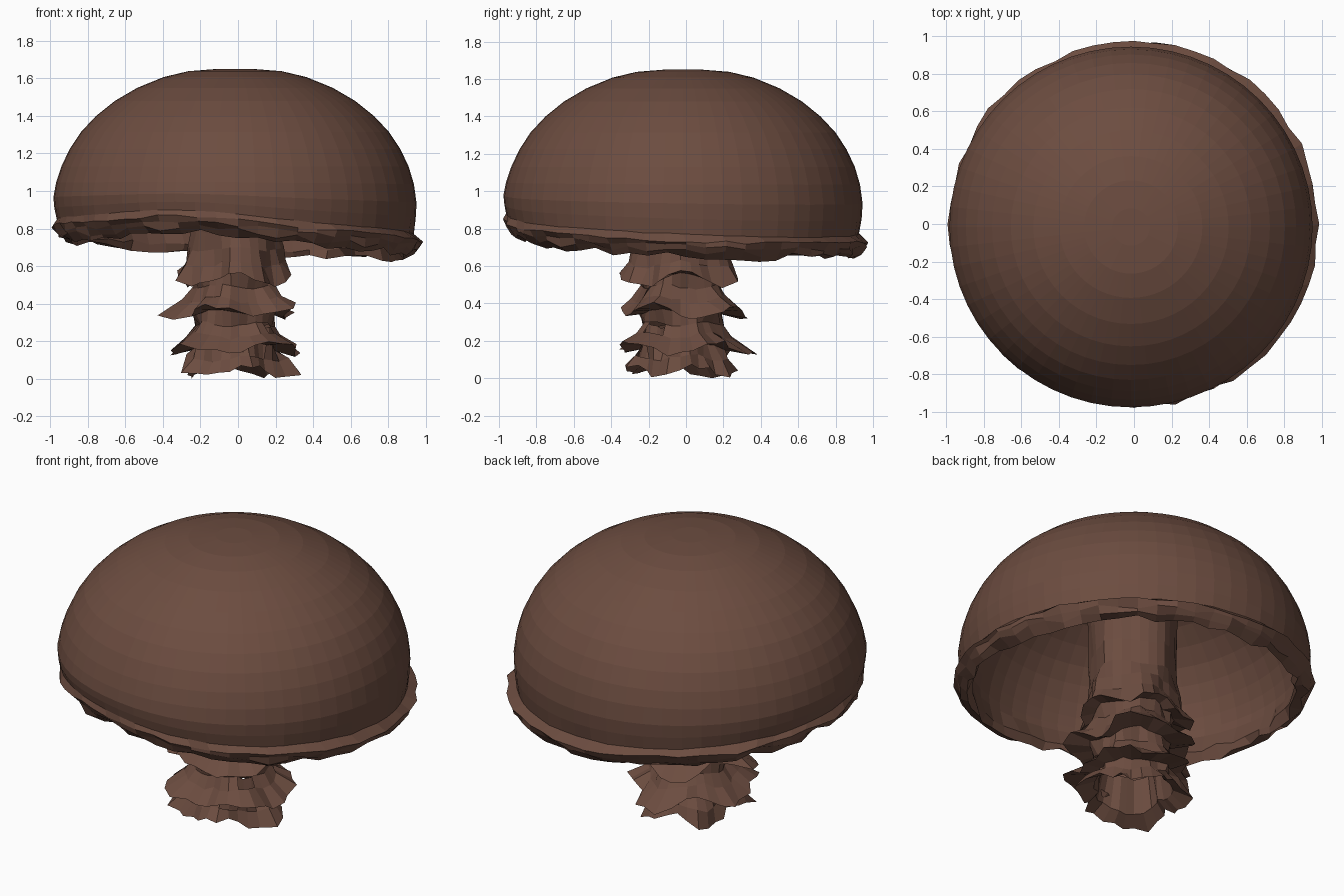
import bpy, bmesh, math, random

if "Cube" in bpy.data.objects:
    bpy.data.objects.remove(bpy.data.objects["Cube"])

random.seed(7)
brown = bpy.data.materials.new("mushroom brown")
brown.diffuse_color = (0.150, 0.073, 0.051, 1)
brown.use_nodes = True
brown.node_tree.nodes["Principled BSDF"].inputs["Base Color"].default_value = brown.diffuse_color


def lathe(name, rings, segs, place, close_ends=False, drop=()):
    """Loft rings around z; place(ring, angle) gives each point."""
    bm = bmesh.new()
    loops = [[bm.verts.new(place(r, 2 * math.pi * i / segs)) for i in range(segs)]
             for r in rings]
    for j, (a, b) in enumerate(zip(loops, loops[1:])):
        for i in range(segs):
            if (j, i) not in drop:
                k = (i + 1) % segs
                bm.faces.new((a[i], b[i], b[k], a[k]))
    if close_ends:
        bm.faces.new(loops[0])
        bm.faces.new(loops[-1])
    bmesh.ops.recalc_face_normals(bm, faces=bm.faces)
    me = bpy.data.meshes.new(name)
    bm.to_mesh(me)
    bm.free()
    me.materials.append(brown)
    ob = bpy.data.objects.new(name, me)
    bpy.context.collection.objects.link(ob)
    return ob


# Cap: smooth dome with a thin shell and a tilted ragged lip
# ring = (radius, height, share of rim tilt, raggedness)
dome = [
    (0.10, 1.65, 0, 0), (0.25, 1.638, 0, 0), (0.38, 1.607, 0, 0),
    (0.52, 1.55, 0, 0), (0.64, 1.48, 0, 0), (0.74, 1.40, 0, 0),
    (0.82, 1.315, 0, 0), (0.88, 1.225, 0, 0), (0.925, 1.13, 0, 0),
    (0.953, 1.04, 0.1, 0), (0.967, 0.95, 0.4, 0), (0.962, 0.88, 0.7, 0)]
lip = [
    (0.95, 0.81, 1, 0.004), (0.982, 0.775, 1, 0.014), (0.965, 0.745, 1, 0.016),
    (0.94, 0.715, 1, 0.022), (0.90, 0.695, 1, 0.025), (0.88, 0.74, 1, 0.02)]
inside = [(r * 0.96, z - 0.04 * (z - 0.85) / 0.8, t, 0) for r, z, t, _ in reversed(dome)]


def cap_point(ring, t):
    r, z, tilt, rag = ring
    c, s = math.cos(t), math.sin(t)
    r += random.uniform(-1, 1) * rag
    bump = 0.04 * math.exp(-((t - 4.45) / 0.5) ** 2)
    z += tilt * (-0.04 * c - 0.04 * s + bump) + random.uniform(-1, 1) * rag * 0.8
    shift = 0 if rag > 0.005 else -0.016
    return (shift + r * c, shift + r * s * 0.993, z)


cap = lathe("mushroom_cap", dome + lip + inside, 56, cap_point, True)

# Stem: column with torn flaring skirts, open ragged foot
# ring = (radius, height, raggedness, phase)
stem_rings = [
    (0.30, 1.60, 0, 0), (0.25, 1.30, 0.01, 0), (0.24, 1.10, 0.01, 0),
    (0.235, 0.92, 0.015, 0), (0.235, 0.78, 0.015, 0),
    (0.25, 0.69, 0.02, 1), (0.26, 0.61, 0.03, 1), (0.30, 0.53, 0.06, 1),
    (0.22, 0.55, 0.02, 1), (0.21, 0.49, 0.02, 2), (0.25, 0.42, 0.03, 2),
    (0.335, 0.36, 0.06, 2), (0.22, 0.36, 0.02, 2), (0.21, 0.29, 0.02, 3),
    (0.25, 0.23, 0.03, 3), (0.34, 0.16, 0.06, 3), (0.23, 0.17, 0.03, 3),
    (0.25, 0.11, 0.03, 4), (0.29, 0.04, 0.05, 4), (0.21, 0.09, 0.03, 4),
    (0.18, 0.28, 0.02, 4)]
holes = {(16, 24), (16, 25), (13, 26), (13, 27)}


def stem_point(ring, t):
    r, z, rag, ph = ring
    wave = math.sin(5 * t + ph * 2.1) * 0.6 + math.sin(3 * t - ph) * 0.4
    r += rag * (wave + random.uniform(-0.5, 0.5))
    z += rag * 0.6 * (math.sin(4 * t + ph * 1.7) + random.uniform(-0.5, 0.5))
    return (-0.015 + r * math.cos(t), -0.03 + r * math.sin(t), max(z, 0))


stem = lathe("torn_stem", stem_rings, 30, stem_point, False, holes)
